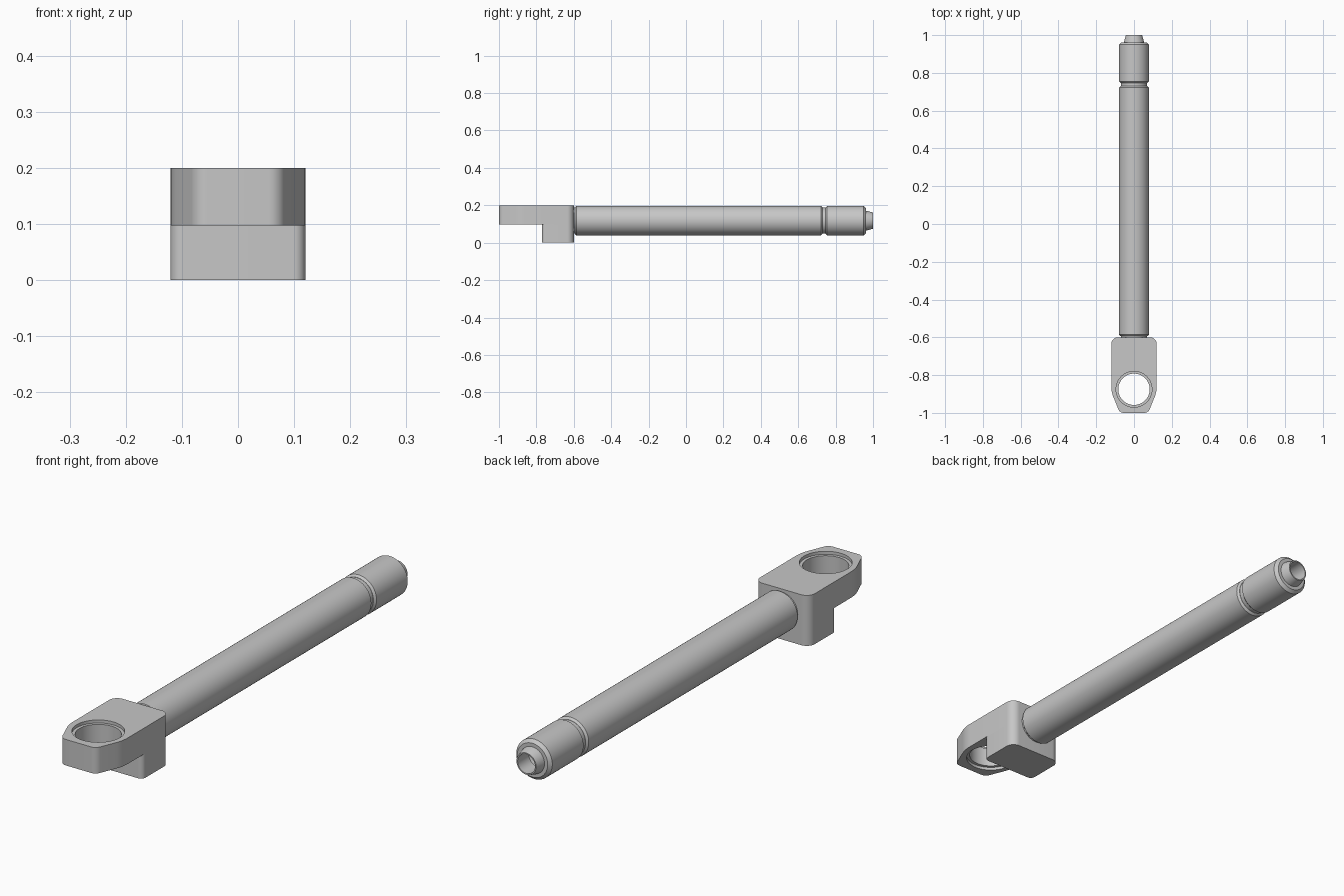
import bpy, bmesh, math
from mathutils import Vector

if "Cube" in bpy.data.objects:
    bpy.data.objects.remove(bpy.data.objects["Cube"], do_unlink=True)

# Single steel colour
steel = bpy.data.materials.new("steel grey")
steel.use_nodes = True
GREY = (0.57, 0.57, 0.57, 1)
steel.diffuse_color = GREY
steel.node_tree.nodes["Principled BSDF"].inputs["Base Color"].default_value = GREY


def make_object(name, bm):
    bmesh.ops.recalc_face_normals(bm, faces=bm.faces)
    mesh = bpy.data.meshes.new(name)
    bm.to_mesh(mesh)
    bm.free()
    mesh.materials.append(steel)
    obj = bpy.data.objects.new(name, mesh)
    bpy.context.collection.objects.link(obj)
    return obj


def smooth(obj):
    bpy.ops.object.select_all(action='DESELECT')
    obj.select_set(True)
    bpy.context.view_layer.objects.active = obj
    bpy.ops.object.shade_smooth_by_angle(angle=math.radians(30))


def rounded(points, steps=8):
    """Round the corners of a closed outline given as (x, y, radius)."""
    out = []
    for i, (x, y, r) in enumerate(points):
        p = Vector((x, y))
        a = (Vector(points[i - 1][:2]) - p).normalized()
        b = (Vector(points[(i + 1) % len(points)][:2]) - p).normalized()
        half = a.angle(b) / 2
        centre = p + (a + b).normalized() * r / math.sin(half)
        start = p + a * r / math.tan(half) - centre
        end = p + b * r / math.tan(half) - centre
        out += [centre + start.lerp(end, k / steps).normalized() * r
                for k in range(steps + 1)]
    return out


def prism(name, half_outline, z0, z1):
    """Extrude an outline mirrored across x = 0."""
    outline = half_outline + [(-x, y, r) for x, y, r in reversed(half_outline)]
    bm = bmesh.new()
    face = bm.faces.new([bm.verts.new((p.x, p.y, z0)) for p in rounded(outline)])
    new = bmesh.ops.extrude_face_region(bm, geom=[face])["geom"]
    bmesh.ops.translate(bm, vec=(0, 0, z1 - z0),
                        verts=[v for v in new if isinstance(v, bmesh.types.BMVert)])
    return make_object(name, bm)


def lathe(name, profile, axis, centre, steps=64):
    """Spin (radius, distance) points around an axis through centre."""
    bm = bmesh.new()
    side = Vector((1, 0, 0))
    axis = Vector(axis)
    verts = [bm.verts.new(Vector(centre) + side * r + axis * d) for r, d in profile]
    edges = [bm.edges.new(pair) for pair in zip(verts, verts[1:])]
    bmesh.ops.spin(bm, geom=verts + edges, cent=centre, axis=axis,
                   angle=math.tau, steps=steps)
    bmesh.ops.remove_doubles(bm, verts=bm.verts, dist=0.0001)
    return make_object(name, bm)


def boolean(obj, other, operation):
    mod = obj.modifiers.new(operation.title(), 'BOOLEAN')
    mod.operation = operation
    mod.object = other
    mod.solver = 'EXACT'
    bpy.context.view_layer.objects.active = obj
    bpy.ops.object.modifier_apply(modifier=mod.name)
    bpy.data.objects.remove(other, do_unlink=True)


# Eye end: flat lug on top, square block hanging below its back half
TOP, STEP = 0.2, 0.097
end_block = prism("end_block", [(0.12, -0.6, 0.035), (0.12, -0.89, 0.15),
                                (0.075, -1.0, 0.03)], STEP, TOP)
lower_block = prism("lower_block", [(0.12, -0.6, 0.035), (0.12, -0.77, 0.02)],
                    0, STEP + 0.03)
boolean(end_block, lower_block, 'UNION')

# Pin hole with a shallow counterbore on each side
BORE, RIM, DEPTH = 0.083, 0.095, 0.012
cutter = lathe("hole_cutter", [(0, STEP - 0.05), (RIM, STEP - 0.05), (RIM, STEP + DEPTH),
                               (BORE, STEP + DEPTH), (BORE, TOP - DEPTH),
                               (RIM, TOP - DEPTH), (RIM, TOP + 0.05), (0, TOP + 0.05)],
               (0, 0, 1), (0, -0.875, 0))
cutter.hide_render = True
boolean(end_block, cutter, 'DIFFERENCE')
smooth(end_block)

# Shaft parts turned about the long axis
R, NECK, C = 0.079, 0.07, 0.008
AXIS, CENTRE = (0, 1, 0), (0, 0, 0.118)
shaft = lathe("shaft", [(0, -0.61), (NECK, -0.61), (NECK, -0.594), (R - C, -0.594),
                        (R, -0.594 + C), (R, 0.73 - C), (R - C, 0.73), (NECK, 0.73),
                        (NECK, 0.748), (0, 0.748)], AXIS, CENTRE)
smooth(shaft)

# End sleeve with tapered hollow tip
sleeve = lathe("end_sleeve", [(0, 0.747), (R - C, 0.747), (R, 0.747 + C), (R, 0.95),
                              (R - 0.012, 0.962), (0.053, 0.962), (0.051, 0.972),
                              (0.043, 1.0), (0.038, 1.0), (0.038, 0.93), (0, 0.91)],
               AXIS, CENTRE)
smooth(sleeve)
